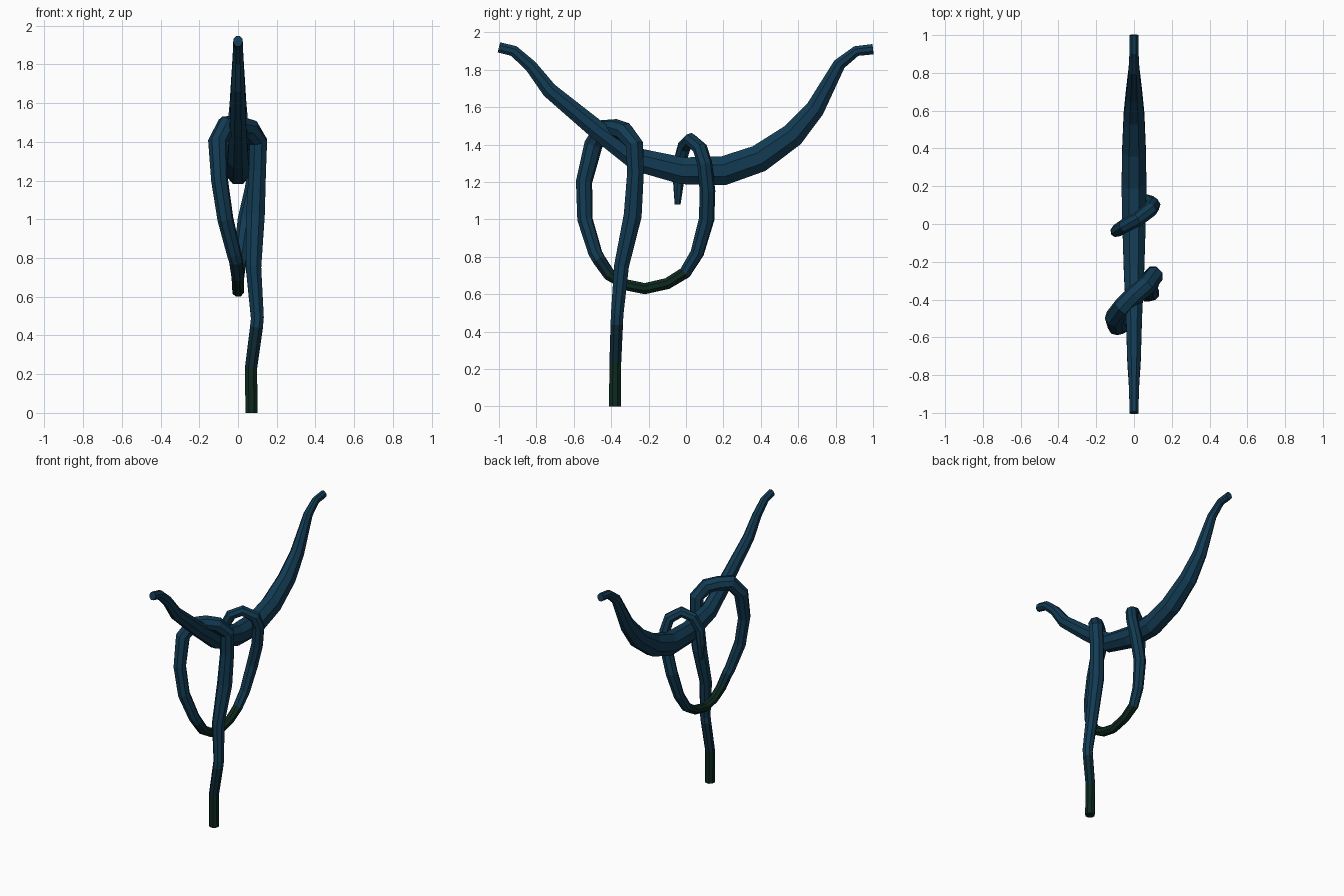
import bpy, bmesh, math
from mathutils import Vector

cube = bpy.data.objects.get("Cube")
if cube:
    bpy.data.objects.remove(cube, do_unlink=True)


def material(name, color):
    m = bpy.data.materials.new(name)
    m.use_nodes = True
    m.diffuse_color = (*color, 1)
    bsdf = m.node_tree.nodes["Principled BSDF"]
    bsdf.inputs["Base Color"].default_value = (*color, 1)
    bsdf.inputs["Roughness"].default_value = 0.9
    return m


BLUE, NAVY, GREEN = range(3)
MATS = [material("teal blue", (0.006, 0.043, 0.085)),
        material("dark navy", (0.004, 0.022, 0.035)),
        material("dark green", (0.004, 0.022, 0.013))]
SIDES = 8


def vine(name, points, rule=lambda c: BLUE, squash=1.0):
    """Sweep a tapering octagon along points of (x, y, z, radius)."""
    path = [Vector(p[:3]) for p in points]
    last = len(path) - 1
    bm = bmesh.new()
    rings = []
    side = Vector((1, 0, 0))
    for i, centre in enumerate(path):
        along = (path[min(i + 1, last)] - path[max(i - 1, 0)]).normalized()
        side = (side - along * side.dot(along)).normalized()
        up = along.cross(side)
        ring = []
        for k in range(SIDES):
            a = 2 * math.pi * (k + 0.5) / SIDES
            offset = side * math.cos(a) * squash + up * math.sin(a)
            ring.append(bm.verts.new(centre + offset * points[i][3]))
        rings.append(ring)
    for i in range(last):
        mat = rule((path[i] + path[i + 1]) / 2)
        for k in range(SIDES):
            n = (k + 1) % SIDES
            f = bm.faces.new((rings[i][k], rings[i][n], rings[i + 1][n], rings[i + 1][k]))
            f.material_index = mat
    for ring, seg in ((rings[0], 0), (rings[-1], last - 1)):
        f = bm.faces.new(ring)
        f.material_index = rule((path[seg] + path[seg + 1]) / 2)
    bmesh.ops.recalc_face_normals(bm, faces=bm.faces)
    mesh = bpy.data.meshes.new(name)
    bm.to_mesh(mesh)
    bm.free()
    for m in MATS:
        mesh.materials.append(m)
    obj = bpy.data.objects.new(name, mesh)
    bpy.context.collection.objects.link(obj)
    return obj


# Thick vine sagging between its two raised ends
main = [(-1, 1.92, .03), (-.92, 1.90, .032), (-.83, 1.82, .036),
        (-.73, 1.69, .045), (-.47, 1.475, .055), (-.26, 1.32, .068),
        (-.02, 1.26, .078), (.2, 1.26, .084), (.39, 1.325, .08),
        (.57, 1.45, .07), (.69, 1.59, .055), (.82, 1.83, .036),
        (.91, 1.9, .03), (1, 1.91, .03)]
vine("main_vine", [(0, *p) for p in main], squash=0.85)


# Thin vine colours: the hanging tip and the bottom of the loop are darker
def thin_colours(c):
    if c.z < 0.23:
        return GREEN
    if c.z < 0.44:
        return NAVY
    if c.x < 0.03 and c.z < 0.78 and c.y < 0:
        return NAVY if c.y < -0.42 else GREEN
    return BLUE


# Hanging strand, wrap over the main vine, loop, second wrap and short tail
vine("looping_vine", [
    (.07, -.38, 0, .034), (.067, -.378, .23, .034), (.095, -.37, .44, .036),
    (.1, -.368, .49, .036), (.08, -.345, .75, .043), (.09, -.285, 1.02, .052),
    (.1, -.27, 1.25, .048), (.105, -.275, 1.4, .05), (.06, -.33, 1.47, .052),
    (0, -.38, 1.485, .052), (-.06, -.44, 1.485, .052), (-.105, -.495, 1.4, .05),
    (-.095, -.545, 1.2, .044), (-.065, -.54, 1.0, .042), (-.02, -.485, .82, .038),
    (-.01, -.465, .785, .037), (.0, -.41, .705, .035), (.0, -.32, .65, .032),
    (.0, -.22, .63, .032), (.0, -.1, .657, .032), (.0, -.005, .715, .034),
    (.015, .06, .82, .037), (.04, .11, 1.0, .042), (.075, .115, 1.15, .042),
    (.1, .1, 1.3, .04), (.085, .075, 1.38, .04), (.02, .025, 1.425, .038),
    (-.05, -.01, 1.39, .037), (-.09, -.035, 1.3, .034), (-.095, -.04, 1.2, .03),
    (-.09, -.045, 1.08, .016)], thin_colours)
